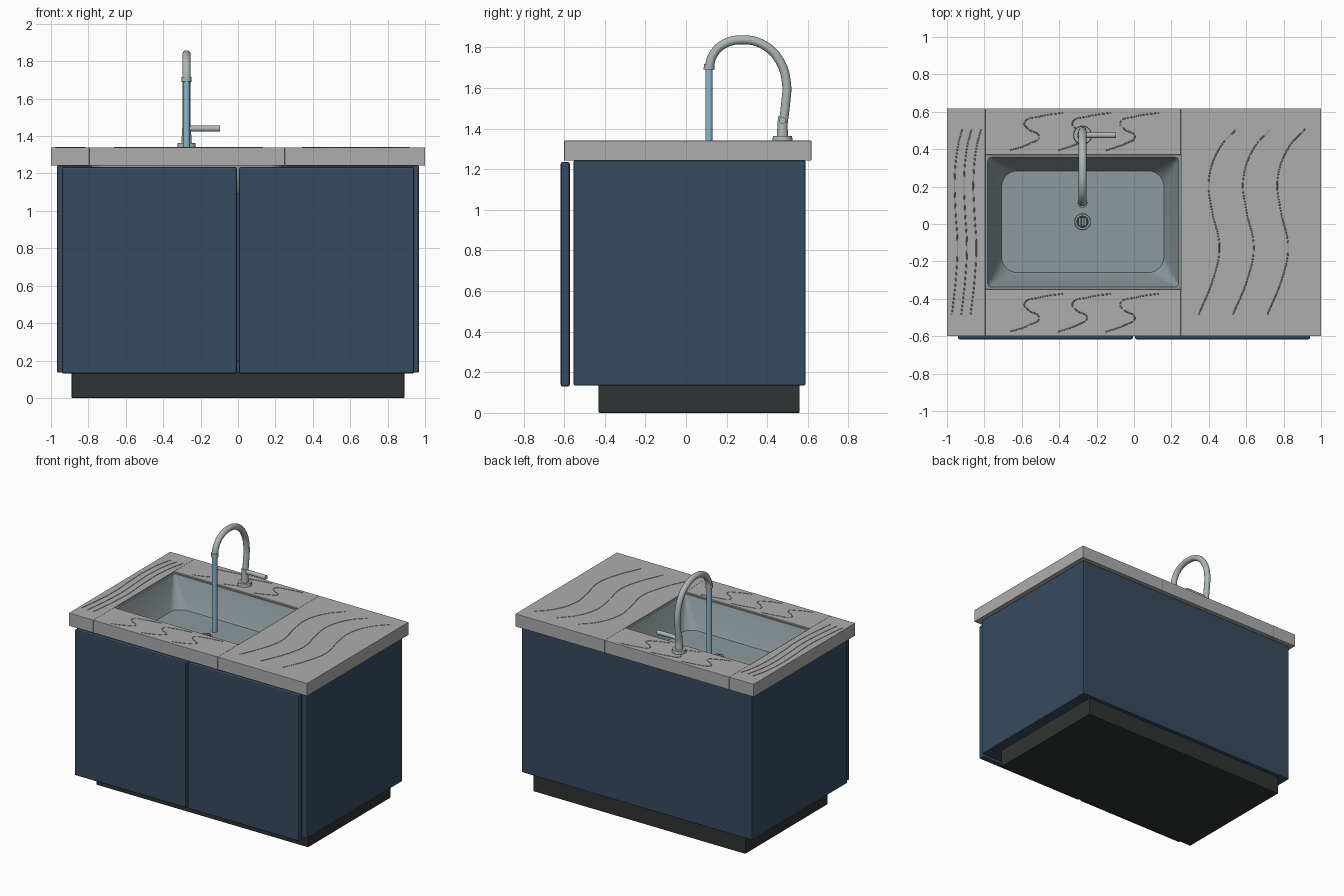
import bpy, bmesh, math
from mathutils import Vector

if "Cube" in bpy.data.objects:
    bpy.data.objects.remove(bpy.data.objects["Cube"])


def mat(name, r, g, b):
    m = bpy.data.materials.new(name)
    m.diffuse_color = (r, g, b, 1)
    m.use_nodes = True
    m.node_tree.nodes["Principled BSDF"].inputs["Base Color"].default_value = m.diffuse_color
    return m


NAVY = mat("navy_paint", 0.037, 0.069, 0.117)
DARK = mat("dark_plinth", 0.03, 0.034, 0.033)
STEEL = mat("sink_steel", 0.27, 0.32, 0.34)
CHROME = mat("tap_metal", 0.42, 0.47, 0.47)
WATER = mat("water_blue", 0.27, 0.48, 0.62)
STONE = mat("stone", 0.42, 0.42, 0.42)
VEIN = mat("stone_vein", 0.25, 0.27, 0.29)


def smooth(ob, angle=35):
    bpy.ops.object.select_all(action='DESELECT')
    ob.select_set(True)
    bpy.context.view_layer.objects.active = ob
    bpy.ops.object.shade_smooth_by_angle(angle=math.radians(angle))


def mesh_object(name, bm, m):
    me = bpy.data.meshes.new(name)
    bm.to_mesh(me)
    bm.free()
    ob = bpy.data.objects.new(name, me)
    bpy.context.collection.objects.link(ob)
    me.materials.append(m)
    return ob


def box(name, x0, x1, y0, y1, z0, z1, m, bevel=0.0):
    bm = bmesh.new()
    bmesh.ops.create_cube(bm, size=1)
    for v in bm.verts:
        v.co = Vector(((x0 + x1) / 2 + v.co.x * (x1 - x0),
                       (y0 + y1) / 2 + v.co.y * (y1 - y0),
                       (z0 + z1) / 2 + v.co.z * (z1 - z0)))
    ob = mesh_object(name, bm, m)
    if bevel:
        b = ob.modifiers.new("edge", 'BEVEL')
        b.width, b.segments = bevel, 2
    return ob


def rod(name, p, q, r1, r2, m, sides=32):
    p, q = Vector(p), Vector(q)
    bm = bmesh.new()
    bmesh.ops.create_cone(bm, cap_ends=True, segments=sides, radius1=r1, radius2=r2, depth=(q - p).length)
    ob = mesh_object(name, bm, m)
    ob.location = (p + q) / 2
    ob.rotation_euler = (q - p).to_track_quat('Z', 'Y').to_euler()
    smooth(ob)
    return ob


def tube(name, pts, r, m, res=3, steps=10):
    cu = bpy.data.curves.new(name, 'CURVE')
    cu.dimensions = '3D'
    cu.bevel_depth, cu.bevel_resolution, cu.resolution_u = r, res, steps
    cu.use_fill_caps = True
    sp = cu.splines.new('BEZIER')
    sp.bezier_points.add(len(pts) - 1)
    for bp, p in zip(sp.bezier_points, pts):
        bp.co = p
        bp.handle_left_type = bp.handle_right_type = 'AUTO'
    ob = bpy.data.objects.new(name, cu)
    bpy.context.collection.objects.link(ob)
    cu.materials.append(m)
    bpy.ops.object.select_all(action='DESELECT')
    ob.select_set(True)
    bpy.context.view_layer.objects.active = ob
    bpy.ops.object.convert(target='MESH')
    ob = bpy.context.view_layer.objects.active
    smooth(ob, 50)
    return ob


# Plinth and hollow cabinet with an open front
box("toe_kick", -0.89, 0.89, -0.43, 0.56, 0, 0.14, DARK, 0.006)
for s, side in ((-1, "left"), (1, "right")):
    xs = sorted((s * 0.967, s * 0.92))
    box(side + "_cabinet_side", *xs, -0.553, 0.588, 0.135, 1.243, NAVY, 0.006)
    xs = sorted((s * 0.942, s * 0.006))
    box(side + "_door", *xs, -0.617, -0.572, 0.13, 1.235, NAVY, 0.01)
box("cabinet_back", -0.96, 0.96, 0.54, 0.588, 0.135, 1.243, NAVY, 0.006)
box("cabinet_floor", -0.96, 0.96, -0.553, 0.58, 0.135, 0.2, NAVY, 0.006)

# Stone worktop slabs around the sink opening, each with three wavy veins
slabs = {"left_slab": (-1, -0.795, -0.6, 0.617),
         "right_slab": (0.25, 1, -0.6, 0.617),
         "front_slab": (-0.795, 0.25, -0.6, -0.35),
         "back_slab": (-0.795, 0.25, 0.37, 0.617)}
wave = [(-0.103, 0.41), (-0.22, 0.33), (-0.3, 0.19), (-0.28, 0.06), (-0.225, -0.11), (-0.27, -0.25), (-0.373, -0.405)]
for name, (x0, x1, y0, y1) in slabs.items():
    box(name, x0, x1, y0, y1, 1.243, 1.34, STONE, 0.002)
    for k in range(3):
        tube(f"{name}_vein_{k + 1}",
             [((x0 + x1) / 2 + (u + 0.245 * k) * (x1 - x0),
               (y0 + y1) / 2 + v * (y1 - y0), 1.338) for u, v in wave], 0.0045, VEIN, 1, 8)


# Sink bowl: rounded-rectangle rings lofted from rim to floor
def ring(bm, x0, x1, y0, y1, r, z, n=8):
    out = []
    for cx, cy, a0 in ((x1 - r, y1 - r, 0), (x0 + r, y1 - r, 90), (x0 + r, y0 + r, 180), (x1 - r, y0 + r, 270)):
        for i in range(n + 1):
            a = math.radians(a0 + 90 * i / n)
            out.append(bm.verts.new((cx + r * math.cos(a), cy + r * math.sin(a), z)))
    return out


bm = bmesh.new()
rings = [ring(bm, -0.82, 0.272, -0.373, 0.393, 0.03, 1.33),
         ring(bm, -0.782, 0.238, -0.337, 0.357, 0.02, 1.33),
         ring(bm, -0.778, 0.233, -0.332, 0.352, 0.022, 1.315),
         ring(bm, -0.72, 0.172, -0.272, 0.296, 0.085, 1.14),
         ring(bm, -0.708, 0.16, -0.26, 0.284, 0.085, 1.12)]
for a, b in zip(rings, rings[1:]):
    for i in range(len(a)):
        j = (i + 1) % len(a)
        bm.faces.new((a[i], a[j], b[j], b[i]))
bm.faces.new(rings[-1])
sink = mesh_object("sink_bowl", bm, STEEL)
smooth(sink)
shell = sink.modifiers.new("shell", 'SOLIDIFY')
shell.thickness, shell.offset = 0.03, -1

# Drain with slotted strainer
TX = -0.275
rod("drain_ring", (TX, 0.012, 1.115), (TX, 0.012, 1.128), 0.045, 0.042, STEEL)
rod("drain_cup", (TX, 0.012, 1.12), (TX, 0.012, 1.1295), 0.033, 0.033, DARK)
for k in (-1, 0, 1):
    box(f"drain_bar_{k + 2}", TX + k * 0.014 - 0.004, TX + k * 0.014 + 0.004,
        -0.008, 0.032, 1.128, 1.132, STEEL)

# Tap: base, gooseneck, lever, nozzle and falling water
TY = 0.475
rod("tap_base", (TX, TY, 1.338), (TX, TY, 1.363), 0.05, 0.047, CHROME)
rod("tap_body", (TX, TY, 1.36), (TX, TY, 1.46), 0.028, 0.022, CHROME)
neck = [(0.475, 1.40), (0.49, 1.52), (0.495, 1.62), (0.46, 1.735), (0.385, 1.81),
        (0.28, 1.837), (0.18, 1.812), (0.132, 1.76), (0.113, 1.70)]
tube("tap_gooseneck", [(TX, y, z) for y, z in neck], 0.022, CHROME, 6)
tube("tap_lever", [(TX, TY, 1.44), (-0.18, TY, 1.44), (-0.095, TY, 1.44)], 0.016, CHROME, 4, 2)
rod("tap_nozzle", (TX, 0.113, 1.69), (TX, 0.114, 1.716), 0.026, 0.026, CHROME)
rod("water_stream", (TX, 0.113, 1.118), (TX, 0.113, 1.695), 0.018, 0.018, WATER, 24)
